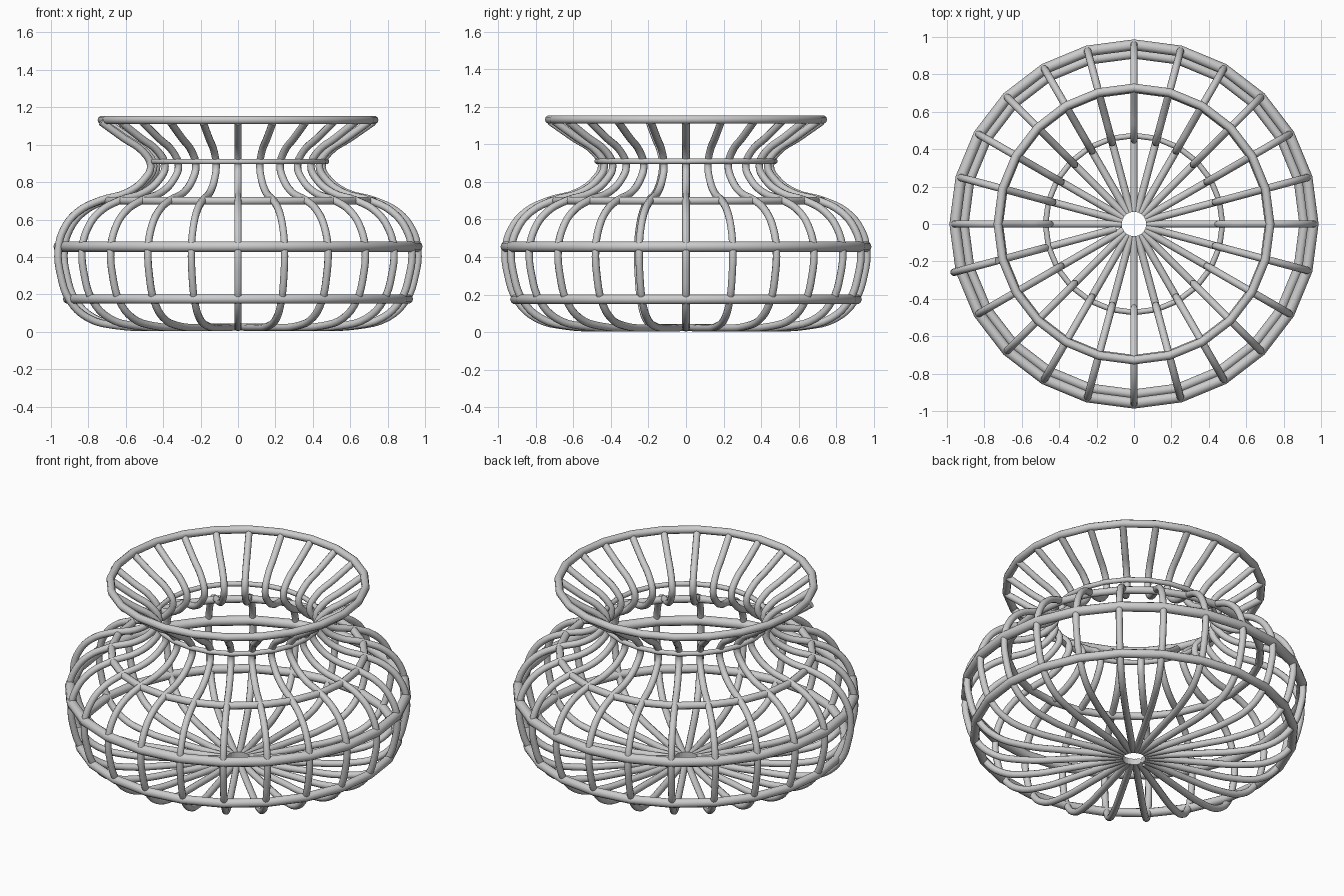
import bpy
from math import sin, cos, pi

if "Cube" in bpy.data.objects:
    bpy.data.objects.remove(bpy.data.objects["Cube"])

N = 24

# Rib centreline as (radius, height), from the base centre up to the rim
PROFILE = [(0.065, 0.025), (0.40, 0.023), (0.64, 0.032), (0.80, 0.075),
           (0.90, 0.17), (0.948, 0.30), (0.962, 0.44), (0.93, 0.55),
           (0.855, 0.64), (0.73, 0.702), (0.58, 0.745), (0.485, 0.815),
           (0.45, 0.885), (0.49, 0.96), (0.60, 1.035), (0.725, 1.122)]


def tube(name, radius):
    cu = bpy.data.curves.new(name, 'CURVE')
    cu.dimensions = '3D'
    cu.bevel_depth = radius
    cu.bevel_resolution = 3
    cu.use_fill_caps = True
    ob = bpy.data.objects.new(name, cu)
    bpy.context.collection.objects.link(ob)
    return cu


# Horizontal hoops: name, centre radius, height, wire radius
for name, r, z, w in [("lower_hoop", 0.910, 0.175, 0.026),
                      ("belly_hoop", 0.958, 0.455, 0.029),
                      ("shoulder_hoop", 0.722, 0.70, 0.022),
                      ("neck_hoop", 0.473, 0.91, 0.015),
                      ("rim_hoop", 0.728, 1.132, 0.023)]:
    cu = tube(name, w)
    sp = cu.splines.new('POLY')
    sp.points.add(N - 1)
    for i, p in enumerate(sp.points):
        a = 2 * pi * i / N
        p.co = (r * cos(a), r * sin(a), z, 1)
    sp.use_cyclic_u = True

# Vertical ribs; one of them sits slightly further out than the others
for i in range(N):
    a = 2 * pi * i / N
    shift = 0.033 if i == 13 else 0.0
    cu = tube(f"rib_{i + 1:02d}", 0.02)
    cu.resolution_u = 4
    sp = cu.splines.new('BEZIER')
    sp.bezier_points.add(len(PROFILE) - 1)
    for bp, (r, z) in zip(sp.bezier_points, PROFILE):
        bp.co = ((r + shift) * cos(a), (r + shift) * sin(a), z)
        bp.handle_left_type = bp.handle_right_type = 'AUTO'
